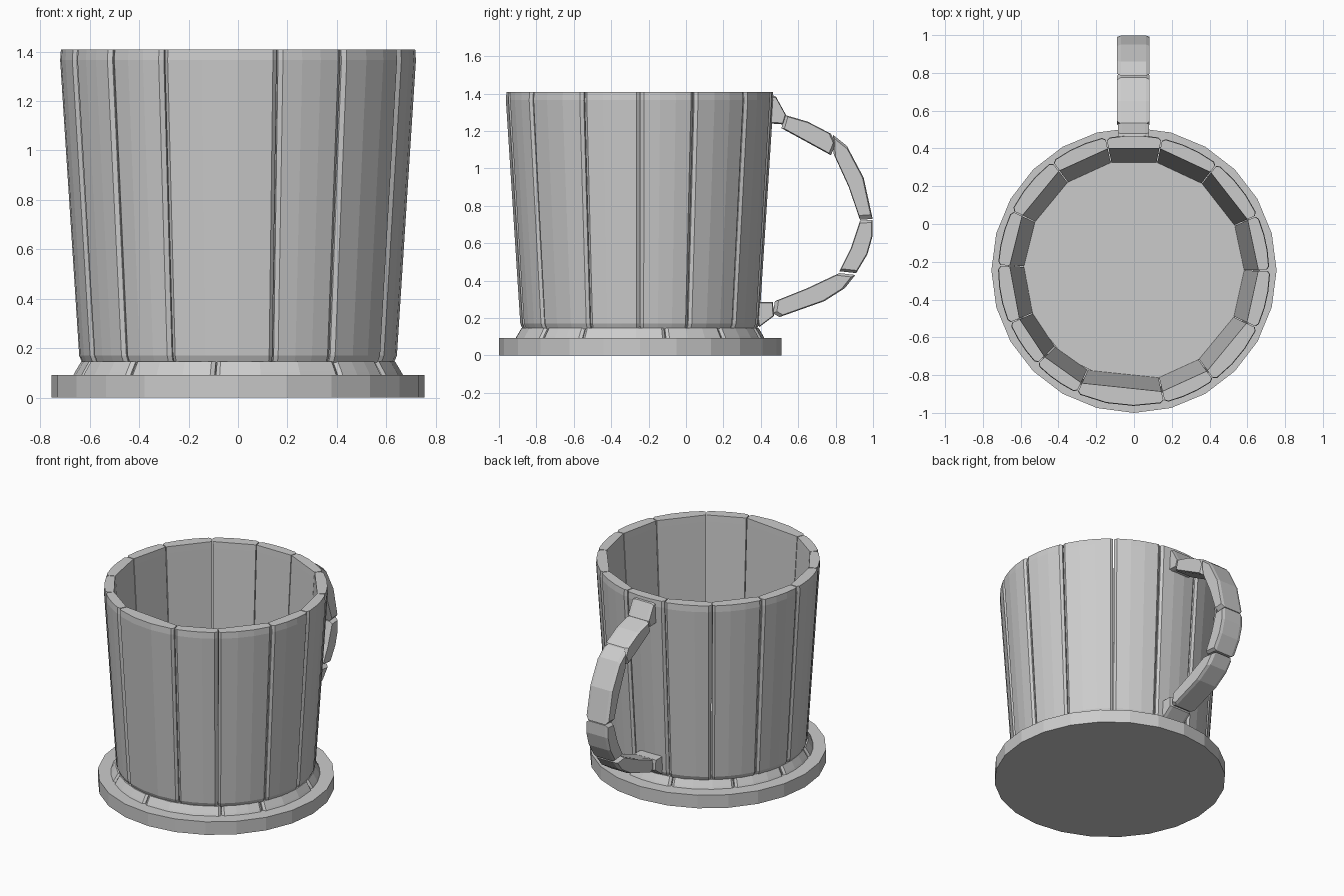
import bpy, bmesh, random
from math import sin, cos, radians, pi
from mathutils import Vector

random.seed(4)
old = bpy.data.objects.get("Cube")
if old:
    bpy.data.objects.remove(old)

CY = -0.245  # centre of the cup along y

grey = bpy.data.materials.new("plain grey")
grey.use_nodes = True
colour = (0.6, 0.6, 0.6, 1)
grey.diffuse_color = colour
grey.node_tree.nodes["Principled BSDF"].inputs["Base Color"].default_value = colour


def finish(name, bm):
    """Turn a bmesh into a flat shaded object."""
    bmesh.ops.recalc_face_normals(bm, faces=bm.faces)
    mesh = bpy.data.meshes.new(name)
    bm.to_mesh(mesh)
    bm.free()
    mesh.materials.append(grey)
    obj = bpy.data.objects.new(name, mesh)
    bpy.context.collection.objects.link(obj)
    return obj


def loft(bm, loops):
    """Join equal loops of points into one closed solid."""
    rings = [[bm.verts.new(p) for p in loop] for loop in loops]
    n = len(rings[0])
    for a, b in zip(rings, rings[1:]):
        for i in range(n):
            j = (i + 1) % n
            bm.faces.new((a[i], a[j], b[j], b[i]))
    bm.faces.new(rings[0][::-1])
    bm.faces.new(rings[-1])


def polar(r, a, z):
    return Vector((r * cos(a), CY + r * sin(a), z))


def stave_loop(a0, a1, inner, outer, z, gap=0.004, chamfer=0.012):
    """Cross-section of a stave: curved chamfered outside, flat inside."""
    a0, a1 = a0 + gap, a1 - gap
    edge = 0.025
    pts = [polar(outer - chamfer, a0, z)]
    for t in (0, 1 / 3, 2 / 3, 1):
        pts.append(polar(outer, a0 + edge + (a1 - a0 - 2 * edge) * t, z))
    pts += [polar(outer - chamfer, a1, z), polar(inner, a1, z), polar(inner, a0, z)]
    return pts


def stave_ring(name, seams, levels, wobble):
    """A circle of staves; levels hold (z, inner radius, outer radius)."""
    bm = bmesh.new()
    angles = [radians(s) for s in seams]
    for a0, a1 in zip(angles, angles[1:] + [angles[0] + 2 * pi]):
        d = random.uniform(-wobble, wobble)
        loft(bm, [stave_loop(a0, a1, ri, ro + d, z) for z, ri, ro in levels])
    return finish(name, bm)


def disc(name, radius, z0, z1, sides):
    bm = bmesh.new()
    loft(bm, [[polar(radius, 2 * pi * i / sides, z) for i in range(sides)]
              for z in (z0, z1)])
    return finish(name, bm)


# Base plate, foot hoop and cup floor
disc("base_plate", 0.755, 0, 0.092, 24)
stave_ring("foot_hoop", [12, 42, 75, 104, 140, 172, 200, 229, 262, 308, 332],
           [(0.09, 0.56, 0.668), (0.105, 0.56, 0.66), (0.147, 0.56, 0.635)], 0.005)
disc("cup_floor", 0.59, 0.09, 0.155, 14)

# Cup wall made of uneven staves
stave_ring("wall_staves",
           [0, 24, 52, 78, 102, 127, 154, 178, 203, 224, 245, 283, 306, 335],
           [(0.142, 0.582, 0.628), (0.17, 0.584, 0.64),
            (1.365, 0.655, 0.717), (1.408, 0.658, 0.714)], 0.004)

# Handle blocks, each a side outline in y and z
blocks = {
    "handle_top_joint": [(0.45, 1.39), (0.48, 1.385), (0.535, 1.285), (0.52, 1.235), (0.45, 1.24)],
    "handle_upper_block": [(0.53, 1.285), (0.65, 1.25), (0.775, 1.185), (0.80, 1.13),
                           (0.775, 1.07), (0.51, 1.215)],
    "handle_shoulder_block": [(0.785, 1.18), (0.86, 1.12), (0.95, 0.95), (0.998, 0.73),
                              (0.93, 0.725), (0.87, 0.90), (0.79, 1.075)],
    "handle_grip_block": [(0.998, 0.725), (0.998, 0.64), (0.97, 0.54), (0.91, 0.44),
                          (0.82, 0.45), (0.88, 0.57), (0.93, 0.72)],
    "handle_lower_block": [(0.905, 0.43), (0.85, 0.36), (0.74, 0.29), (0.50, 0.205),
                           (0.465, 0.225), (0.475, 0.29), (0.65, 0.36), (0.82, 0.44)],
    "handle_bottom_joint": [(0.465, 0.285), (0.47, 0.21), (0.39, 0.15), (0.37, 0.285)],
}
for name, outline in blocks.items():
    bm = bmesh.new()
    mid = sum((Vector(p) for p in outline), Vector((0, 0))) / len(outline)
    half = 0.085 + random.uniform(-0.004, 0.004)
    loops = []
    for x, shrink in ((-half, 0.9), (-half + 0.02, 1), (half - 0.02, 1), (half, 0.9)):
        pts = [mid + (Vector(p) - mid) * shrink for p in outline]
        loops.append([Vector((x - 0.003, p.x, p.y)) for p in pts])
    loft(bm, loops)
    finish(name, bm)
